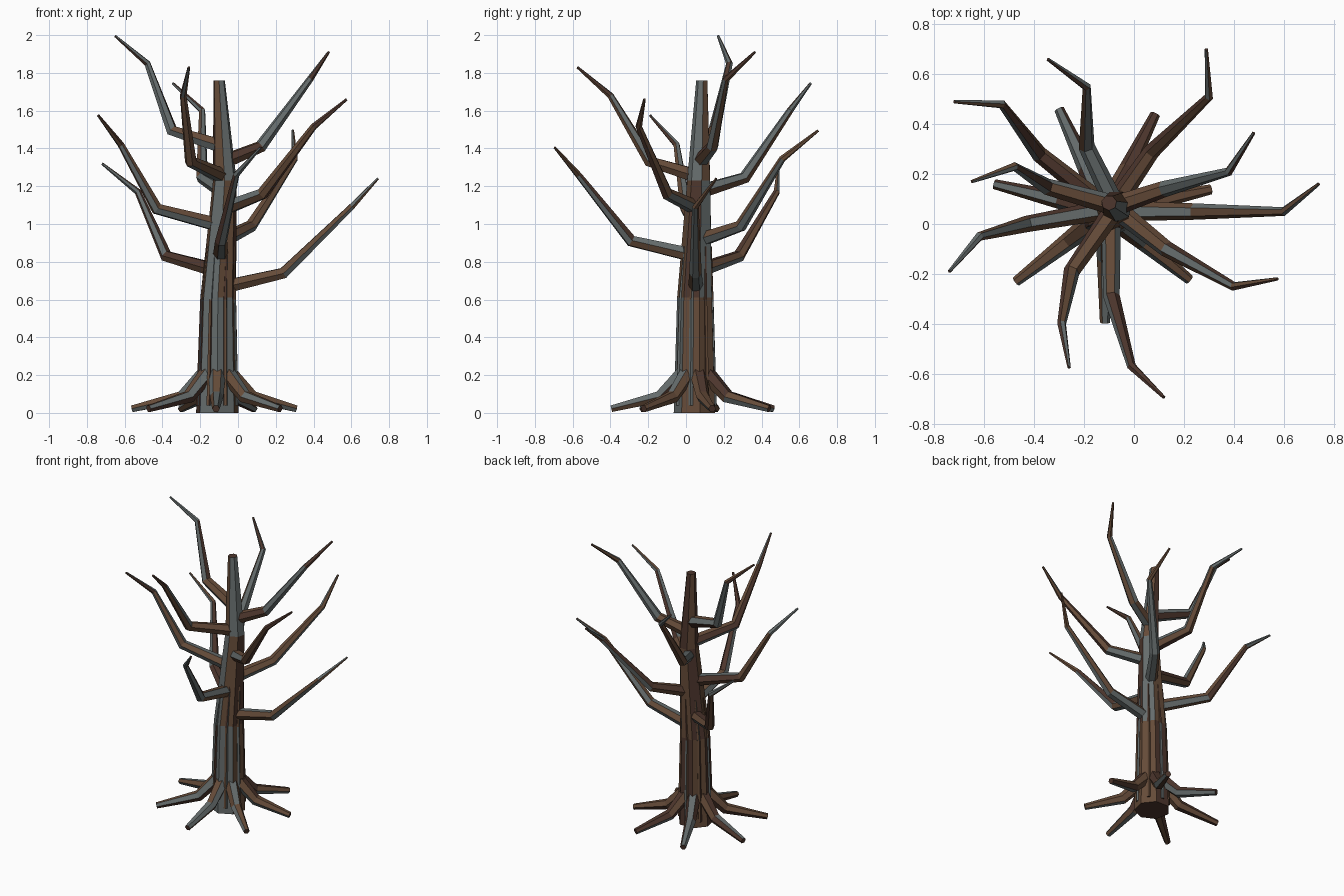
import bpy, bmesh, math, random
from mathutils import Vector

if "Cube" in bpy.data.objects:
    bpy.data.objects.remove(bpy.data.objects["Cube"])

random.seed(4)

# Bark colours
MATS = []
for name, col in (("bark_brown", (0.13, 0.07, 0.04, 1)),
                  ("bark_dark", (0.075, 0.037, 0.026, 1)),
                  ("bark_grey", (0.13, 0.15, 0.15, 1))):
    m = bpy.data.materials.new(name)
    m.diffuse_color = col
    m.use_nodes = True
    m.node_tree.nodes["Principled BSDF"].inputs["Base Color"].default_value = m.diffuse_color
    MATS.append(m)


def tube(name, pts, radii, sides, flat=False, grey=None, spin=0.0):
    """Faceted tapering limb; grey = set of (segment, side) faces, else random."""
    pts = [Vector(p) for p in pts]
    bm = bmesh.new()
    rings = []
    for i, (p, r) in enumerate(zip(pts, radii)):
        a = (p - pts[i - 1]).normalized() if i else Vector()
        b = (pts[i + 1] - p).normalized() if i < len(pts) - 1 else Vector()
        t = Vector((0, 0, 1)) if flat else (a + b).normalized()
        if flat:
            u, v = Vector((1, 0, 0)), Vector((0, 1, 0))
        else:
            # Shared side axis keeps the rings from twisting
            run = pts[-1] - pts[0]
            u = Vector((-run.y, run.x, 0))
            u = (u - t * u.dot(t)).normalized()
            v = t.cross(u)
        ring = []
        for k in range(sides):
            ang = spin + 2 * math.pi * k / sides
            ring.append(bm.verts.new(p + r * (u * math.cos(ang) + v * math.sin(ang))))
        rings.append(ring)
    for s in range(len(rings) - 1):
        for k in range(sides):
            j = (k + 1) % sides
            f = bm.faces.new((rings[s][k], rings[s][j], rings[s + 1][j], rings[s + 1][k]))
            if grey is None:
                f.material_index = random.choice((0, 0, 1, 2, 2))
            else:
                f.material_index = 2 if (s, k) in grey else (k + s) % 2
    bm.faces.new(rings[0][::-1]).material_index = 1
    bm.faces.new(rings[-1]).material_index = 1
    bmesh.ops.recalc_face_normals(bm, faces=bm.faces)
    me = bpy.data.meshes.new(name)
    bm.to_mesh(me)
    bm.free()
    for m in MATS:
        me.materials.append(m)
    ob = bpy.data.objects.new(name, me)
    bpy.context.collection.objects.link(ob)
    return ob


# Trunk
trunk = [(-0.11, 0.05, 0), (-0.105, 0.05, 0.61), (-0.07, 0.07, 1.23), (-0.10, 0.085, 1.76)]
trunk_r = [0.115, 0.097, 0.064, 0.031]
tube("trunk", trunk, trunk_r, 7, flat=True, spin=math.radians(12),
     grey={(0, 4), (0, 5), (1, 4), (1, 0), (2, 5), (2, 6)})

# Roots and the thin bark ridges between them
for i in range(7):
    a = math.radians(12 + i * 360 / 7)
    c, s = math.cos(a), math.sin(a)
    ln = 0.445 - 0.018 * c
    tube(f"root_{i + 1}",
         [(-0.11 + d * c, 0.05 + d * s, z) for d, z in ((0.065, 0.21), (0.19, 0.085), (ln, 0.022))],
         (0.045, 0.036, 0.02), 6)
    b = a + math.pi / 7
    c, s = math.cos(b), math.sin(b)
    tube(f"bark_ridge_{i + 1}",
         [(-0.11 + 0.101 * c, 0.05 + 0.101 * s, 0.04),
          (-0.105 + 0.086 * c, 0.05 + 0.086 * s, 0.6),
          (-0.09 + 0.073 * c, 0.059 + 0.073 * s, 0.88)],
         (0.013, 0.011, 0.005), 5)

# Branches: height on the trunk, two elbows, tip
BRANCHES = [
    (0.66, (0.24, 0.05, 0.74), (0.60, 0.05, 1.09), (0.74, 0.16, 1.24)),
    (0.75, (-0.38, 0.28, 0.83), (-0.53, 0.48, 1.17), (-0.72, 0.49, 1.32)),
    (0.83, (-0.09, -0.29, 0.91), (-0.01, -0.57, 1.26), (0.12, -0.695, 1.405)),
    (0.91, (0.07, 0.29, 0.99), (0.30, 0.51, 1.345), (0.29, 0.70, 1.495)),
    (0.99, (-0.43, 0.0, 1.08), (-0.62, -0.05, 1.42), (-0.74, -0.19, 1.575)),
    (1.08, (0.13, -0.10, 1.16), (0.40, -0.25, 1.515), (0.575, -0.22, 1.66)),
    (1.17, (-0.19, 0.31, 1.245), (-0.19, 0.55, 1.60), (-0.345, 0.66, 1.745)),
    (1.25, (-0.25, -0.19, 1.33), (-0.29, -0.40, 1.68), (-0.26, -0.575, 1.83)),
    (1.33, (0.12, 0.14, 1.41), (0.38, 0.21, 1.765), (0.48, 0.365, 1.91)),
    (1.41, (-0.35, 0.15, 1.495), (-0.48, 0.23, 1.85), (-0.65, 0.17, 1.995)),
]
for i, (z, *rest) in enumerate(BRANCHES):
    k = 1 if z < 1.23 else 2
    f = (z - trunk[k][2]) / (trunk[k + 1][2] - trunk[k][2])
    base = Vector(trunk[k]).lerp(Vector(trunk[k + 1]), f)
    base.z = z
    tube(f"branch_{i + 1}", [base] + rest, (0.041, 0.033, 0.018, 0.007), 6)
